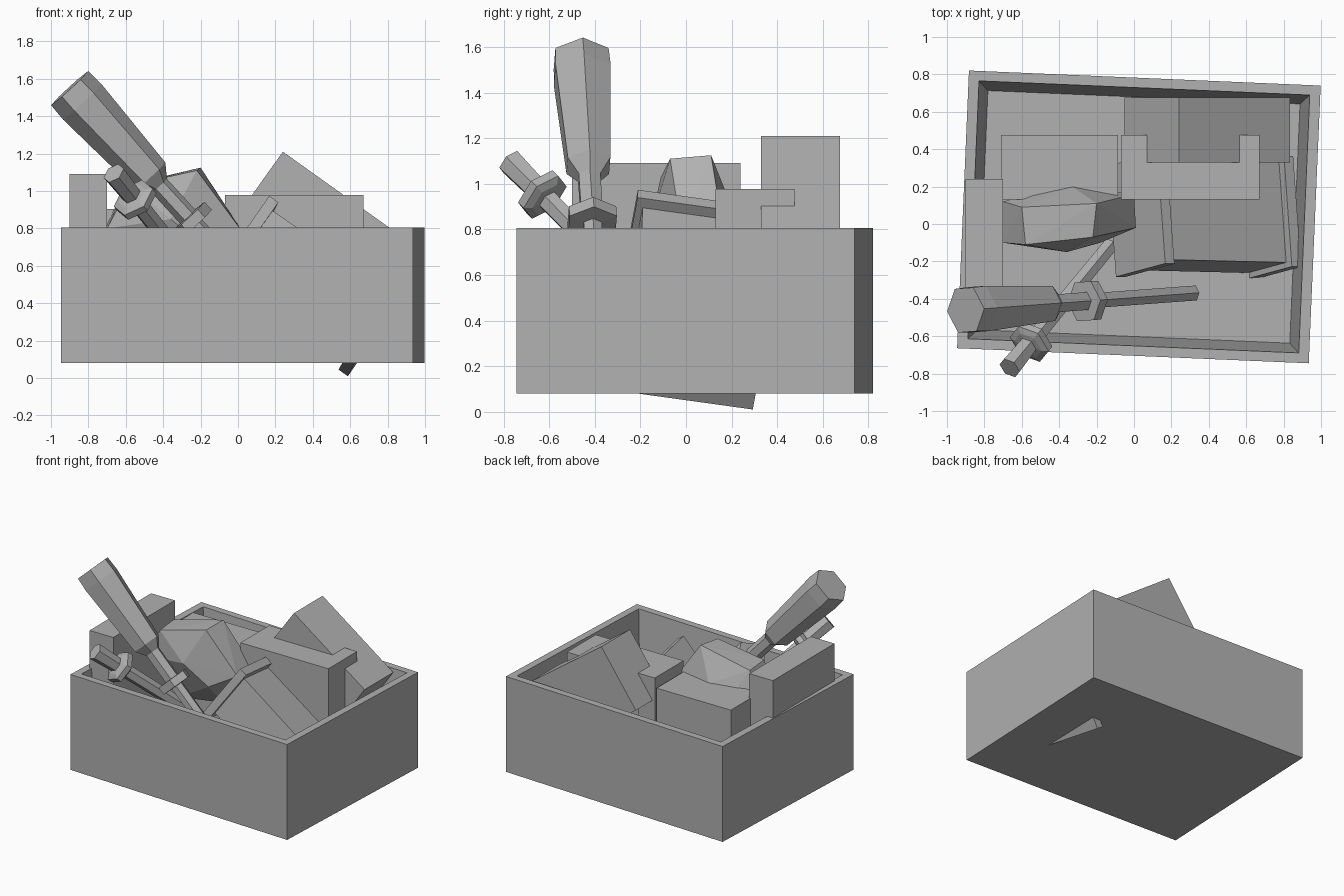
import bpy, bmesh, math
from mathutils import Vector, Matrix

if "Cube" in bpy.data.objects:
    bpy.data.objects.remove(bpy.data.objects["Cube"])

grey = bpy.data.materials.new("dark_grey")
grey.diffuse_color = (.44, .44, .44, 1)
grey.use_nodes = True
grey.node_tree.nodes["Principled BSDF"].inputs["Base Color"].default_value = grey.diffuse_color


def finish(bm, name, matrix=None):
    if matrix:
        bmesh.ops.transform(bm, matrix=matrix, verts=bm.verts)
    bmesh.ops.recalc_face_normals(bm, faces=bm.faces)
    me = bpy.data.meshes.new(name)
    bm.to_mesh(me)
    bm.free()
    me.materials.append(grey)
    ob = bpy.data.objects.new(name, me)
    bpy.context.collection.objects.link(ob)
    return ob


def add_box(bm, lo, hi):
    lo, hi = Vector(lo), Vector(hi)
    m = Matrix.Translation((lo + hi) / 2) @ Matrix.Diagonal((*(hi - lo), 1))
    bmesh.ops.create_cube(bm, size=1, matrix=m)


def boxes(name, pairs, matrix=None):
    bm = bmesh.new()
    for lo, hi in pairs:
        add_box(bm, lo, hi)
    return finish(bm, name, matrix)


def loft(name, rings, matrix):
    bm = bmesh.new()
    loops = [[bm.verts.new(p) for p in ring] for ring in rings]
    n = len(loops[0])
    for a, b in zip(loops, loops[1:]):
        for i in range(n):
            j = (i + 1) % n
            bm.faces.new((a[i], a[j], b[j], b[i]))
    bm.faces.new(loops[0])
    bm.faces.new(loops[-1])
    return finish(bm, name, matrix)


def hex_tool(name, start, direction, profile):
    # six-sided lathe along a slanted axis; profile = (distance, radius)
    rings = [[(r * math.cos(math.radians(30 + 60 * i)),
               r * math.sin(math.radians(30 + 60 * i)), t) for i in range(6)]
             for t, r in profile]
    rot = Vector(direction).to_track_quat('Z', 'Y').to_matrix().to_4x4()
    return loft(name, rings, Matrix.Translation(start) @ rot)


# open box with sloping inner walls
def rect(w, d, z):
    return [(-w, -d, z), (w, -d, z), (w, d, z), (-w, d, z)]


loft("open_box",
     [rect(.941, .743, .08), rect(.941, .743, .806), rect(.885, .69, .806), rect(.835, .64, .18)],
     Matrix.Translation((.026, .038, 0)) @ Matrix.Rotation(math.radians(-2.45), 4, 'Z'))

# upright slab and low block on the left
boxes("left_slab", [((-.9, -.5, .3), (-.7, .24, 1.09))])
boxes("low_block", [((-.71, .13, .3), (-.085, .475, .905))])

# notched block with two short arms
boxes("notched_block", [((-.07, .13, .5), (.67, .33, .978)),
                        ((-.07, .33, .6), (.07, .475, .978)),
                        ((.56, .33, .9), (.67, .475, .978))])

# tilted block at the back, top edge at x .24, z 1.21
boxes("tilted_block", [((0, .33, -.5), (.73, .675, 0))],
      Matrix.Translation((.24, 0, 1.21)) @ Matrix.Rotation(math.radians(35.5), 4, 'Y'))

# tilted crate: two end plates around a recessed core
n = Vector((.82, -.02, -.57)).normalized()
v = Vector((-.03, .985, -.165))
v = (v - v.dot(n) * n).normalized()
u = n.cross(v)
frame = Matrix((n, v, u)).transposed().to_4x4()
corner = Vector((.63, -.3, .092)) - .885 * n
frame = Matrix.Translation(corner) @ frame
boxes("crate_end_plates", [((0, 0, 0), (.06, .6, .465)), ((.825, 0, 0), (.885, .6, .465))], frame)
boxes("crate_core", [((.06, .03, .05), (.825, .57, .415))], frame)

# faceted rock
rock = [(-.2, .11, 1.125), (-.22, -.07, 1.11), (-.58, -.11, 1.03), (-.6, .09, 1.03),
        (.01, -.02, .8), (0, .16, .82), (-.33, .2, .9), (-.52, .17, .87),
        (-.7, .12, .82), (-.7, -.1, .8), (-.36, -.15, .85), (-.18, -.1, .7),
        (-.2, .1, .5), (-.5, 0, .5)]
bm = bmesh.new()
for p in rock:
    bm.verts.new(p)
bmesh.ops.convex_hull(bm, input=bm.verts)
loose = [x for x in bm.verts if not x.link_faces]
bmesh.ops.delete(bm, geom=loose, context='VERTS')
finish(bm, "faceted_rock")

# large tool with thick grip, and small tool
hex_tool("large_tool", (-.9, -.46, 1.55), (.675, .05, -.735),
         [(0, .135), (.1, .14), (.64, .108), (.71, .055), (.935, .055), (.937, .12),
          (.995, .12), (.997, .046), (1.8, .046)])
hex_tool("small_tool", (-.665, -.77, 1.095), (.5, .61, -.62),
         [(0, .062), (.19, .055), (.195, .085), (.21, .12), (.25, .12), (.27, .085),
          (.275, .05), (1.08, .045)])
